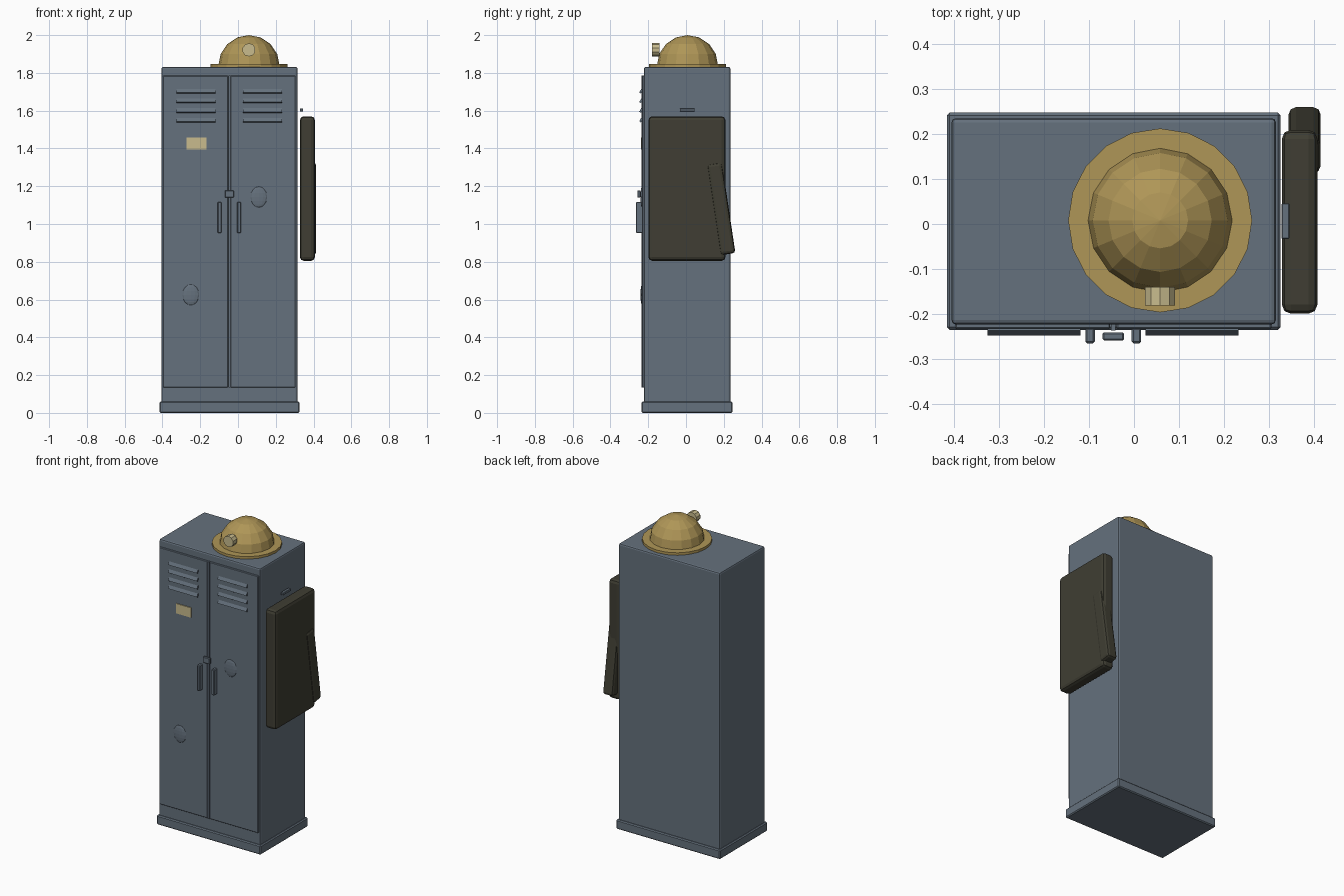
import bpy, math
from mathutils import Matrix

if "Cube" in bpy.data.objects:
    bpy.data.objects.remove(bpy.data.objects["Cube"])


def mat(name, rgb):
    m = bpy.data.materials.new(name)
    m.diffuse_color = (*rgb, 1)
    m.use_nodes = True
    m.node_tree.nodes["Principled BSDF"].inputs["Base Color"].default_value = m.diffuse_color
    return m


STEEL = mat("steel blue grey", (0.130, 0.165, 0.205))
BRASS = mat("brass", (0.43, 0.305, 0.095))
CLOTH = mat("dark olive cloth", (0.050, 0.048, 0.033))
CREAM = mat("pale cream", (0.58, 0.50, 0.27))


def finish(ob, name, material, bevel=0, segments=1):
    ob.name = name
    ob.data.materials.append(material)
    if bevel:
        b = ob.modifiers.new("Bevel", 'BEVEL')
        b.width = bevel
        b.segments = segments
    return ob


def box(name, x, y, z, material, bevel=0, segments=1, tilt=0):
    """Box from (min, max) ranges, optionally tilted about the x axis."""
    bpy.ops.mesh.primitive_cube_add(size=1)
    ob = bpy.context.object
    ob.data.transform(Matrix.Diagonal((x[1] - x[0], y[1] - y[0], z[1] - z[0], 1)))
    ob.location = ((x[0] + x[1]) / 2, (y[0] + y[1]) / 2, (z[0] + z[1]) / 2)
    ob.rotation_euler.x = math.radians(tilt)
    return finish(ob, name, material, bevel, segments)


# Cabinet
box("plinth", (-0.415, 0.325), (-0.235, 0.247), (0, 0.06), STEEL, 0.006)
box("cabinet_body", (-0.405, 0.315), (-0.223, 0.235), (0.03, 1.832), STEEL, 0.010, 2)
box("door_gap_strip", (-0.051, -0.041), (-0.236, -0.215), (0.135, 1.785), STEEL)

# Doors with louvres and handles
doors = (("left", (-0.397, -0.053), (-0.325, -0.119), (-0.108, -0.087)),
         ("right", (-0.039, 0.305), (0.026, 0.232), (-0.005, 0.016)))
for side, door_x, slat_x, handle_x in doors:
    box(side + "_door", door_x, (-0.233, -0.215), (0.135, 1.785), STEEL, 0.003)
    for i in range(4):
        z = 1.703 - i * 0.051
        box(side + "_louvre", slat_x, (-0.243, -0.232), (z - 0.011, z + 0.011),
            STEEL, tilt=-30)
    box(side + "_handle", handle_x, (-0.265, -0.230), (0.952, 1.117), STEEL, 0.004)

# Latch and name plate
box("latch", (-0.070, -0.022), (-0.258, -0.241), (1.140, 1.178), STEEL, 0.003)
box("blank_label", (-0.273, -0.167), (-0.239, -0.231), (1.395, 1.458), CREAM)

# Shallow round dents on the doors
for x, z in ((0.11, 1.143), (-0.25, 0.625)):
    bpy.ops.mesh.primitive_uv_sphere_add(segments=12, ring_count=8, radius=1,
                                         location=(x, -0.233, z))
    ob = finish(bpy.context.object, "door_dent", STEEL)
    ob.scale = (0.044, 0.008, 0.055)

# Helmet: brim, dome and lamp
bpy.ops.mesh.primitive_cylinder_add(vertices=20, radius=0.204, depth=0.018,
                                    location=(0.058, 0.008, 1.839))
finish(bpy.context.object, "helmet_brim", BRASS)
bpy.ops.mesh.primitive_uv_sphere_add(segments=16, ring_count=8, radius=0.162,
                                     location=(0.058, 0.008, 1.838))
dome = finish(bpy.context.object, "helmet_dome", BRASS)
for v in dome.data.vertices:      # flatten the hidden lower half
    v.co.z = max(v.co.z, 0)
bpy.ops.mesh.primitive_cylinder_add(vertices=10, radius=0.035, depth=0.041,
                                    location=(0.058, -0.160, 1.922),
                                    rotation=(math.pi / 2, 0, 0))
finish(bpy.context.object, "helmet_lamp", CREAM)

# Coat hanging on the right side
box("coat_hook", (0.327, 0.345), (-0.033, 0.046), (1.596, 1.612), STEEL, 0.002)
box("coat_body", (0.328, 0.407), (-0.199, 0.209), (0.805, 1.570), CLOTH, 0.020, 2)
box("coat_sleeve", (0.343, 0.414), (0.146, 0.226), (0.838, 1.324), CLOTH,
    0.016, 2, tilt=8.5)
